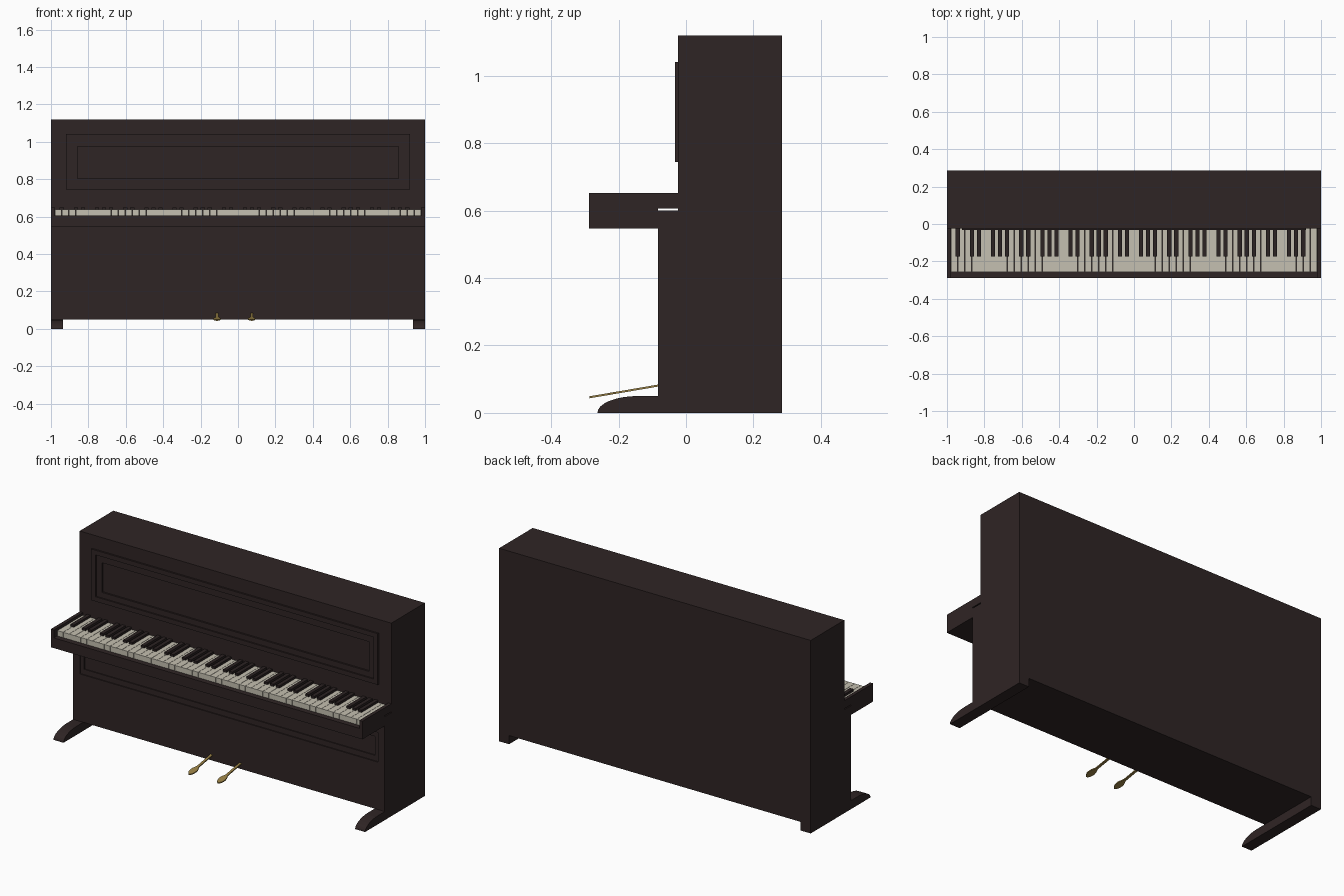
import bpy, bmesh, math
from mathutils import Vector

if "Cube" in bpy.data.objects:
    bpy.data.objects.remove(bpy.data.objects["Cube"])


def material(name, rgb):
    m = bpy.data.materials.new(name)
    m.diffuse_color = (*rgb, 1)
    m.use_nodes = True
    m.node_tree.nodes["Principled BSDF"].inputs["Base Color"].default_value = m.diffuse_color
    return m


WOOD = material("dark_wood", (0.028, 0.018, 0.018))
IVORY = material("ivory", (0.56, 0.53, 0.44))
EBONY = material("ebony", (0.024, 0.016, 0.016))
BRASS = material("brass", (0.32, 0.22, 0.06))


def finish(name, bm, mat):
    bmesh.ops.recalc_face_normals(bm, faces=bm.faces)
    me = bpy.data.meshes.new(name)
    bm.to_mesh(me)
    bm.free()
    me.materials.append(mat)
    ob = bpy.data.objects.new(name, me)
    bpy.context.collection.objects.link(ob)
    return ob


def loft(bm, loops):
    """Join closed point loops in order and cap both ends."""
    rings = [[bm.verts.new(p) for p in loop] for loop in loops]
    n = len(rings[0])
    for a, b in zip(rings, rings[1:]):
        for i in range(n):
            j = (i + 1) % n
            bm.faces.new((a[i], a[j], b[j], b[i]))
    bm.faces.new(rings[0])
    bm.faces.new(rings[-1])


def rect(x0, x1, z0, z1, y):
    return [(x0, y, z0), (x1, y, z0), (x1, y, z1), (x0, y, z1)]


def add_box(bm, x0, x1, y0, y1, z0, z1):
    loft(bm, [rect(x0, x1, z0, z1, y1), rect(x0, x1, z0, z1, y0)])


def boxes(name, mat, items):
    bm = bmesh.new()
    for it in items:
        add_box(bm, *it)
    return finish(name, bm, mat)


def panelled_case(name, rings):
    bm = bmesh.new()
    loft(bm, [rect(-w, w, z0, z1, y) for w, z0, z1, y in rings])
    return finish(name, bm, WOOD)


# Upper case with raised frame and sunken panel
panelled_case("upper_case", [
    (1, 0.60, 1.12, 0.285), (1, 0.60, 1.12, -0.023),
    (0.92, 0.744, 1.041, -0.023), (0.92, 0.744, 1.041, -0.033),
    (0.892, 0.771, 1.014, -0.033), (0.892, 0.771, 1.014, -0.025),
    (0.857, 0.803, 0.975, -0.025), (0.857, 0.803, 0.975, -0.015)])

# Lower case with sunken panel
panelled_case("lower_case", [
    (1, 0.05, 0.60, 0.285), (1, 0.05, 0.60, -0.083),
    (0.957, 0.325, 0.497, -0.083), (0.957, 0.325, 0.497, -0.077),
    (0.934, 0.356, 0.466, -0.077), (0.934, 0.356, 0.466, -0.071)])

# Key bed and cheeks
boxes("key_bed", WOOD, [(-1, 1, -0.288, -0.083, 0.547, 0.606)])
boxes("key_cheeks", WOOD, [(s - 0.01, s + 0.01, -0.288, -0.023, 0.606, 0.652)
                           for s in (-0.99, 0.99)])

# Keys: 52 white, 36 black, starting on A
W = 1.96 / 52
white, black = [], []
for i in range(52):
    x = -0.98 + i * W
    white.append((x + 0.0008, x + W - 0.0008, -0.257, -0.023, 0.606, 0.637))
    if i < 51 and i % 7 in (0, 2, 3, 5, 6):
        c = x + W
        black.append((c - 0.011, c + 0.011, -0.175, -0.023, 0.63, 0.65))
boxes("white_keys", IVORY, white)
boxes("black_keys", EBONY, black)

# Feet with rounded toes
arc = [(-0.143 - 0.12 * math.cos(t), 0.05 * math.sin(t))
       for t in (k * math.pi / 16 for k in range(9))]
profile = arc + [(0.285, 0.05), (0.285, 0)]
for side, s in (("left", -1), ("right", 1)):
    bm = bmesh.new()
    loft(bm, [[(s * x, y, z) for y, z in profile] for x in (0.936, 1)])
    finish("foot_" + side, bm, WOOD)

# Pedals: slim stem with an oval pad, sloping down to the front
half = [(-0.02, 0.007), (0.125, 0.007), (0.138, 0.012), (0.152, 0.018), (0.168, 0.02),
        (0.185, 0.018), (0.198, 0.012), (0.207, 0.004)]
outline = half + [(u, -w) for u, w in reversed(half)]
start = Vector((0, -0.083, 0.081))
along = Vector((0, -0.205, -0.035)).normalized()
for side, cx in (("left", -0.112), ("right", 0.073)):
    bm = bmesh.new()
    loft(bm, [[start + along * u + Vector((cx + w, 0, dz)) for u, w in outline]
              for dz in (-0.003, 0.003)])
    finish("pedal_" + side, bm, BRASS)
